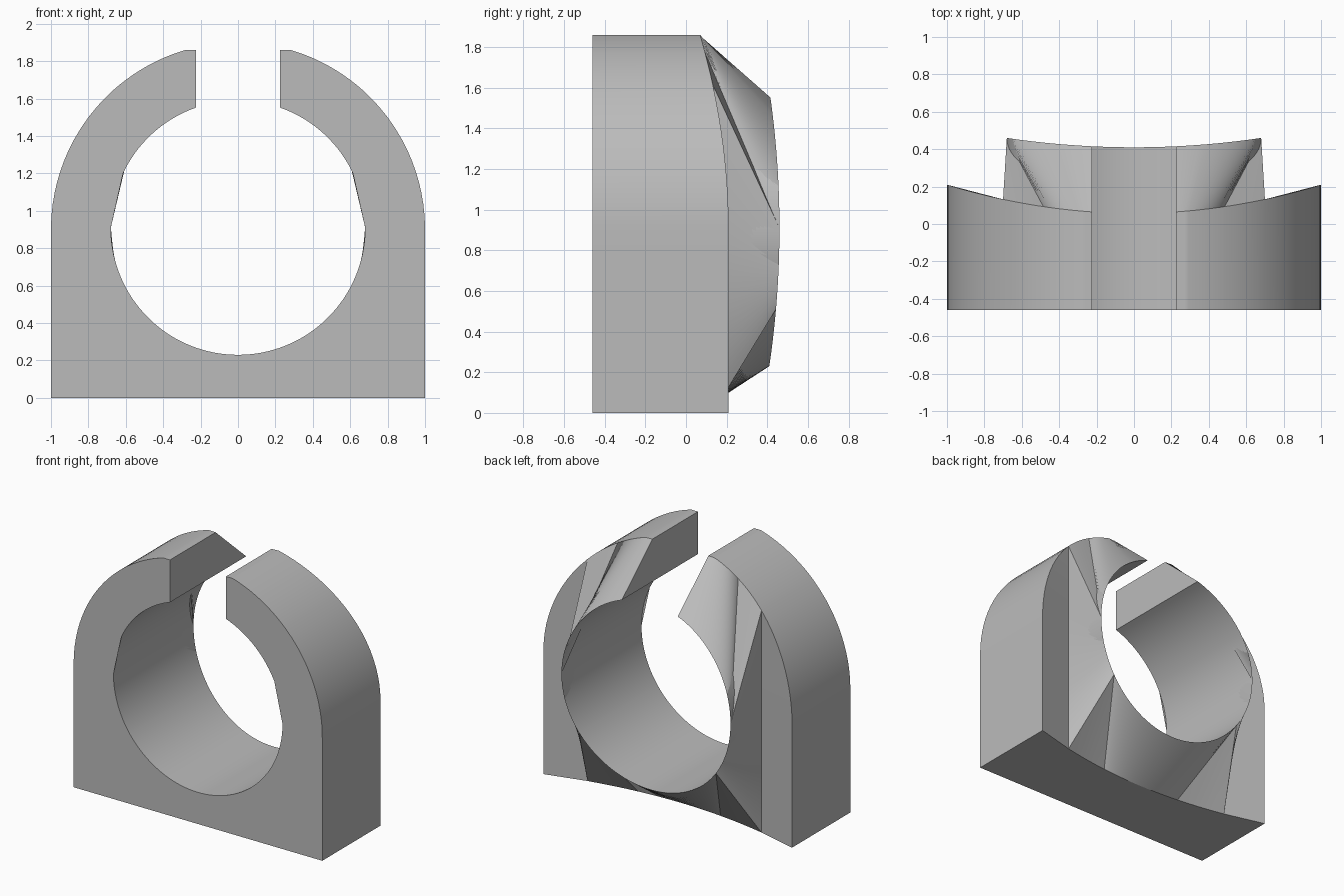
import bpy
import bmesh
from math import sin, cos, sqrt, radians, asin, acos

cube = bpy.data.objects.get("Cube")
if cube:
    bpy.data.objects.remove(cube)

FRONT, GAP, SIDE = -0.46, 0.225, 0.70
HOLE_R, HOLE_Z, ARCH_Z, TOP = 0.68, 0.91, 0.90, 1.86


def rim(a):
    """Point on the bore at angle a."""
    return HOLE_R * cos(a), HOLE_Z + HOLE_R * sin(a)


def arch(a):
    """Point on the outer arch, flattened at the crown."""
    return cos(a), min(TOP, ARCH_Z + sin(a))


def back_y(x):
    """Concave back of the block."""
    return 0.057 + 0.153 * x * x


def rim_y(x):
    """Bowed back edge of the bore."""
    return 0.41 + 0.05 * (x / HOLE_R) ** 2


def steps(a, b, n):
    return [a + (b - a) * i / n for i in range(n + 1)]


# Stations run round one half: bore point, ridge point, outline point
stations = []
low = radians(-36)
foot = 0.33
for a in steps(radians(-90), low, 20):
    p = (foot * cos(a) / cos(low), 0)
    stations.append((rim(a), p, p))
for x in steps(foot, SIDE, 4)[1:]:
    stations.append((rim(low), (x, 0), (x, 0)))

# Straight side and lower arch, with a narrow rear shoulder
a_side = acos(SIDE)
z_side = ARCH_Z + sin(a_side)
for t in steps(0, 1, 28):
    z = z_side * t
    x = 1 if z < ARCH_Z else sqrt(1 - (z - ARCH_Z) ** 2)
    stations.append((rim(low * (1 - t)), (SIDE, z), (x, z)))

# Upper arch, sloping from the bore edge to the outline
a_fan = radians(61)
for a in steps(a_side, a_fan, 6)[1:]:
    stations.append((rim(0), arch(a), arch(a)))
a_rim_end, a_arch_end = acos(GAP / HOLE_R), acos(GAP)
for t in steps(0, 1, 24)[1:]:
    p = arch(a_fan + (a_arch_end - a_fan) * t)
    stations.append((rim(a_rim_end * t), p, p))

bm = bmesh.new()
rings = []
for inner, ridge, outer in stations:
    pts = [(inner[0], FRONT, inner[1]),
           (outer[0], FRONT, outer[1]),
           (outer[0], back_y(outer[0]), outer[1]),
           (ridge[0], back_y(ridge[0]), ridge[1]),
           (inner[0], rim_y(inner[0]), inner[1])]
    rings.append([bm.verts.new(p) for p in pts])
for r, s in zip(rings, rings[1:]):
    for i in range(5):
        j = (i + 1) % 5
        # Build each quad from its distinct corners only
        corners = []
        for v in (r[i], r[j], s[j], s[i]):
            if all((v.co - c.co).length > 1e-5 for c in corners):
                corners.append(v)
        if len(corners) > 2:
            bm.faces.new(corners)

# Flat end at the gap
end = rings[-1]
bm.faces.new([end[0], end[1], end[2], end[4]])
bmesh.ops.remove_doubles(bm, verts=bm.verts, dist=1e-5)
bmesh.ops.recalc_face_normals(bm, faces=bm.faces)

# Mirror the half and weld the seam
half = bm.verts[:] + bm.edges[:] + bm.faces[:]
copy = bmesh.ops.duplicate(bm, geom=half)["geom"]
for v in [g for g in copy if isinstance(g, bmesh.types.BMVert)]:
    v.co.x = -v.co.x
bmesh.ops.reverse_faces(bm, faces=[g for g in copy if isinstance(g, bmesh.types.BMFace)])
bmesh.ops.remove_doubles(bm, verts=bm.verts, dist=1e-5)
bmesh.ops.recalc_face_normals(bm, faces=bm.faces)

mesh = bpy.data.meshes.new("split_ring_clamp")
bm.to_mesh(mesh)
bm.free()
clamp = bpy.data.objects.new("split_ring_clamp", mesh)
bpy.context.collection.objects.link(clamp)

# Plain grey finish
grey = bpy.data.materials.new("plain_grey")
grey.use_nodes = True
colour = (0.5, 0.5, 0.5, 1)
grey.diffuse_color = colour
grey.node_tree.nodes["Principled BSDF"].inputs["Base Color"].default_value = colour
mesh.materials.append(grey)

bpy.ops.object.select_all(action="DESELECT")
clamp.select_set(True)
bpy.context.view_layer.objects.active = clamp
bpy.ops.object.shade_smooth_by_angle(angle=radians(25))
